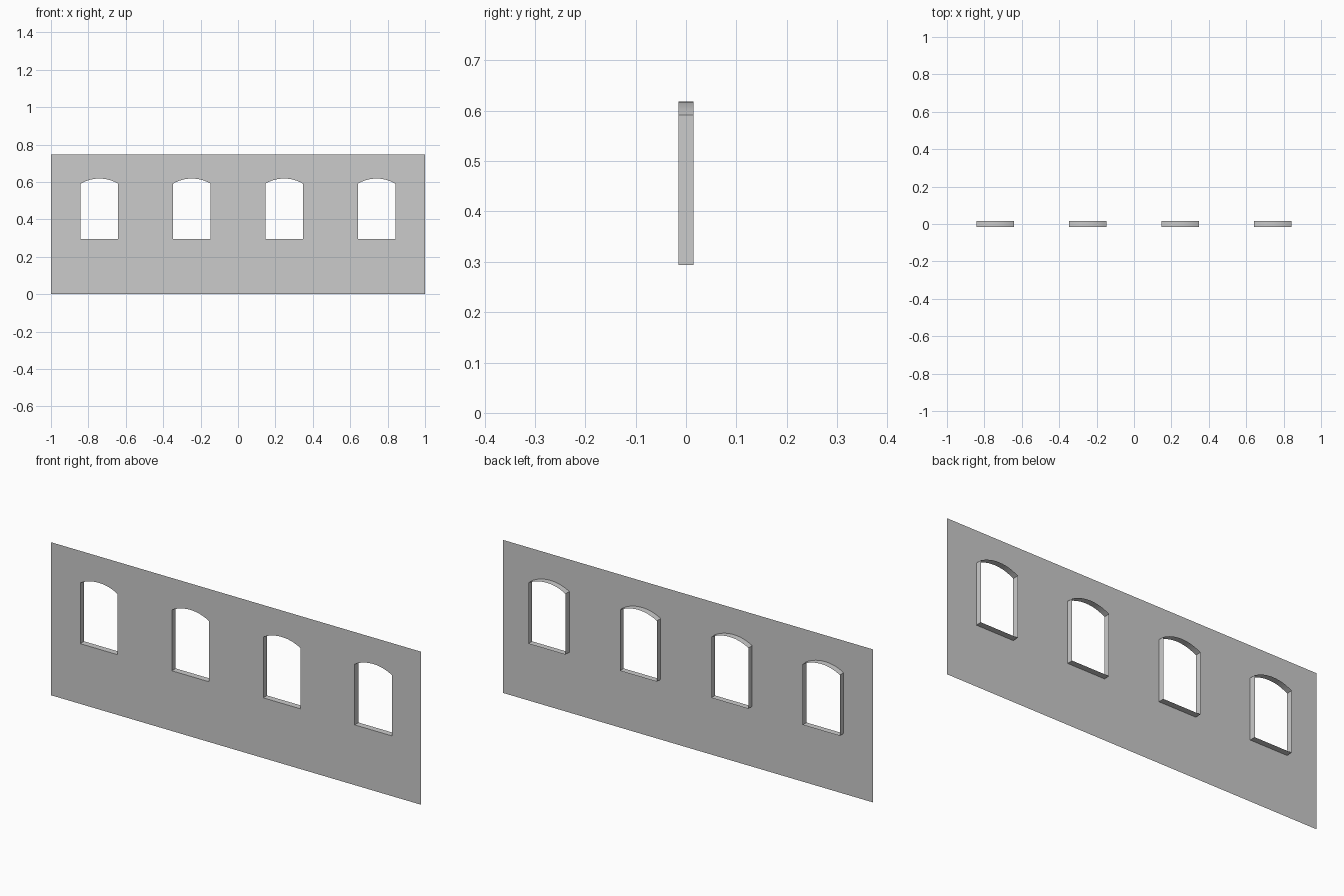
import bpy, bmesh, math
from mathutils import Vector

if "Cube" in bpy.data.objects:
    bpy.data.objects.remove(bpy.data.objects["Cube"])

HEIGHT, FRONT, BACK = 0.747, -0.015, 0.015
SILL, SPRING, RISE, HALF = 0.294, 0.591, 0.027, 0.1
CENTRES = [-0.741, -0.247, 0.247, 0.741]
ARC_STEPS = 12


def window_outline(cx):
    """Counter-clockwise outline seen from the front, with a segmental arch."""
    r = (HALF ** 2 + RISE ** 2) / (2 * RISE)
    a = math.asin(HALF / r)
    pts = [(cx - HALF, SILL), (cx + HALF, SILL)]
    for i in range(ARC_STEPS + 1):
        t = a - 2 * a * i / ARC_STEPS
        pts.append((cx + r * math.sin(t), SPRING + RISE - r + r * math.cos(t)))
    return pts


def add_loop(bm, pts, y):
    return [bm.verts.new((x, y, z)) for x, z in pts]


def finish(bm, name):
    mesh = bpy.data.meshes.new(name)
    bm.to_mesh(mesh)
    bm.free()
    ob = bpy.data.objects.new(name, mesh)
    bpy.context.collection.objects.link(ob)
    return ob


# Wall: a single thin sheet pierced by four arched openings
bm = bmesh.new()
edges = []
loops = [[(-1, 0), (1, 0), (1, HEIGHT), (-1, HEIGHT)]] + [window_outline(c) for c in CENTRES]
for pts in loops:
    vs = add_loop(bm, pts, FRONT)
    edges += [bm.edges.new((vs[i - 1], vs[i])) for i in range(len(vs))]
bmesh.ops.triangle_fill(bm, edges=edges, use_beauty=True, normal=Vector((0, -1, 0)))
for f in bm.faces:
    f.normal_update()
    if f.normal.y > 0:
        f.normal_flip()
finish(bm, "wall")

# Window reveals: open sleeves running back from each opening
for n, c in enumerate(CENTRES, 1):
    bm = bmesh.new()
    pts = window_outline(c)
    a, b = add_loop(bm, pts, FRONT), add_loop(bm, pts, BACK)
    for i in range(len(pts)):
        f = bm.faces.new((a[i - 1], a[i], b[i], b[i - 1]))
        f.normal_update()
        f.smooth = True
        # face into the opening
        if f.normal.dot(Vector((c, 0, 0.45)) - f.calc_center_median()) < 0:
            f.normal_flip()
    for e in bm.edges:
        if len(e.link_faces) == 2 and e.calc_face_angle(0) > math.radians(30):
            e.smooth = False
    finish(bm, f"window_reveal_{n}")
